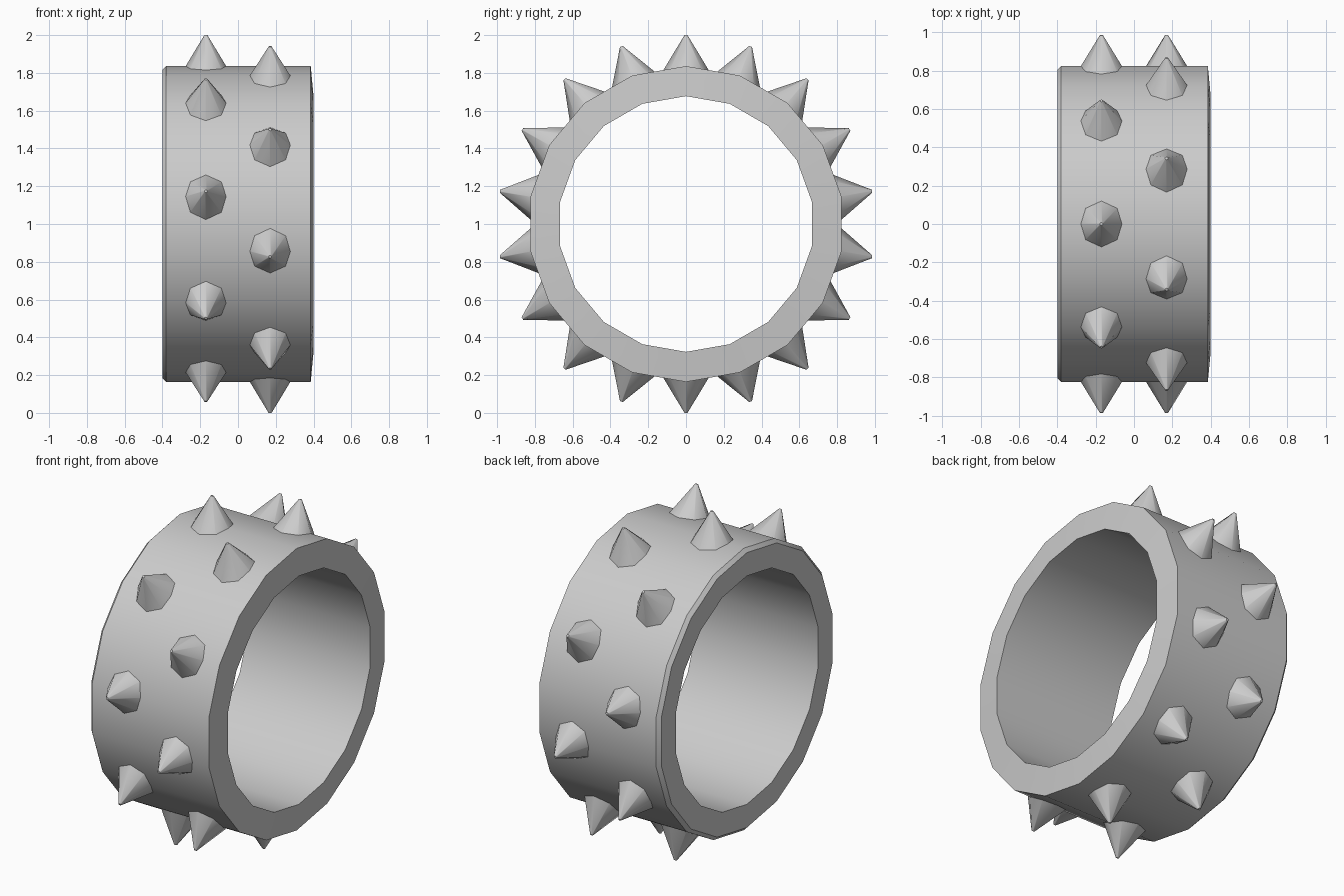
import bpy, bmesh, math
from mathutils import Matrix

cube = bpy.data.objects.get("Cube")
if cube:
    bpy.data.objects.remove(cube, do_unlink=True)

SIDES = 18
CENTRE = Matrix.Translation((0, 0, 1))

metal = bpy.data.materials.new("grey_metal")
metal.use_nodes = True
metal.diffuse_color = (0.6, 0.6, 0.6, 1)
metal.node_tree.nodes["Principled BSDF"].inputs["Base Color"].default_value = (0.6, 0.6, 0.6, 1)


def add_object(name, bm, matrix, sharp_angle):
    """Turn a bmesh into a smooth-shaded object with sharp creases."""
    bmesh.ops.recalc_face_normals(bm, faces=bm.faces)
    mesh = bpy.data.meshes.new(name)
    bm.to_mesh(mesh)
    bm.free()
    mesh.materials.append(metal)
    obj = bpy.data.objects.new(name, mesh)
    bpy.context.collection.objects.link(obj)
    obj.matrix_world = matrix
    bpy.ops.object.select_all(action='DESELECT')
    obj.select_set(True)
    bpy.context.view_layer.objects.active = obj
    bpy.ops.object.shade_smooth_by_angle(angle=math.radians(sharp_angle))
    return obj


# Band: wall profile (x, radius), bevelled on one rim and dished on the other
profile = [(-0.4, 0.677), (-0.4, 0.815), (-0.38, 0.836), (0.385, 0.836), (0.4, 0.677)]
bm = bmesh.new()
verts = [bm.verts.new((x, 0, r)) for x, r in profile]
edges = [bm.edges.new((v, verts[i - 1])) for i, v in enumerate(verts)]
bmesh.ops.spin(bm, geom=verts + edges, cent=(0, 0, 0), axis=(1, 0, 0),
               angle=math.tau, steps=SIDES, use_merge=False)
bmesh.ops.remove_doubles(bm, verts=bm.verts, dist=0.0005)
add_object("band", bm, CENTRE, 30)

# Spikes: two staggered rows pointing outward, alternating around the band
BASE, TIP = 0.79, 1.0
for i in range(SIDES):
    row_x = 0.17 if i % 2 else -0.17
    bm = bmesh.new()
    bmesh.ops.create_cone(bm, cap_ends=True, segments=8, radius1=0.135, radius2=0.008,
                          depth=TIP - BASE,
                          matrix=Matrix.Translation((row_x, 0, (BASE + TIP) / 2)))
    turn = Matrix.Rotation(math.tau * i / SIDES, 4, 'X')
    # The half-turn spike belongs to the +x row
    add_object(f"spike_{i + 1}", bm, CENTRE @ turn, 45)
